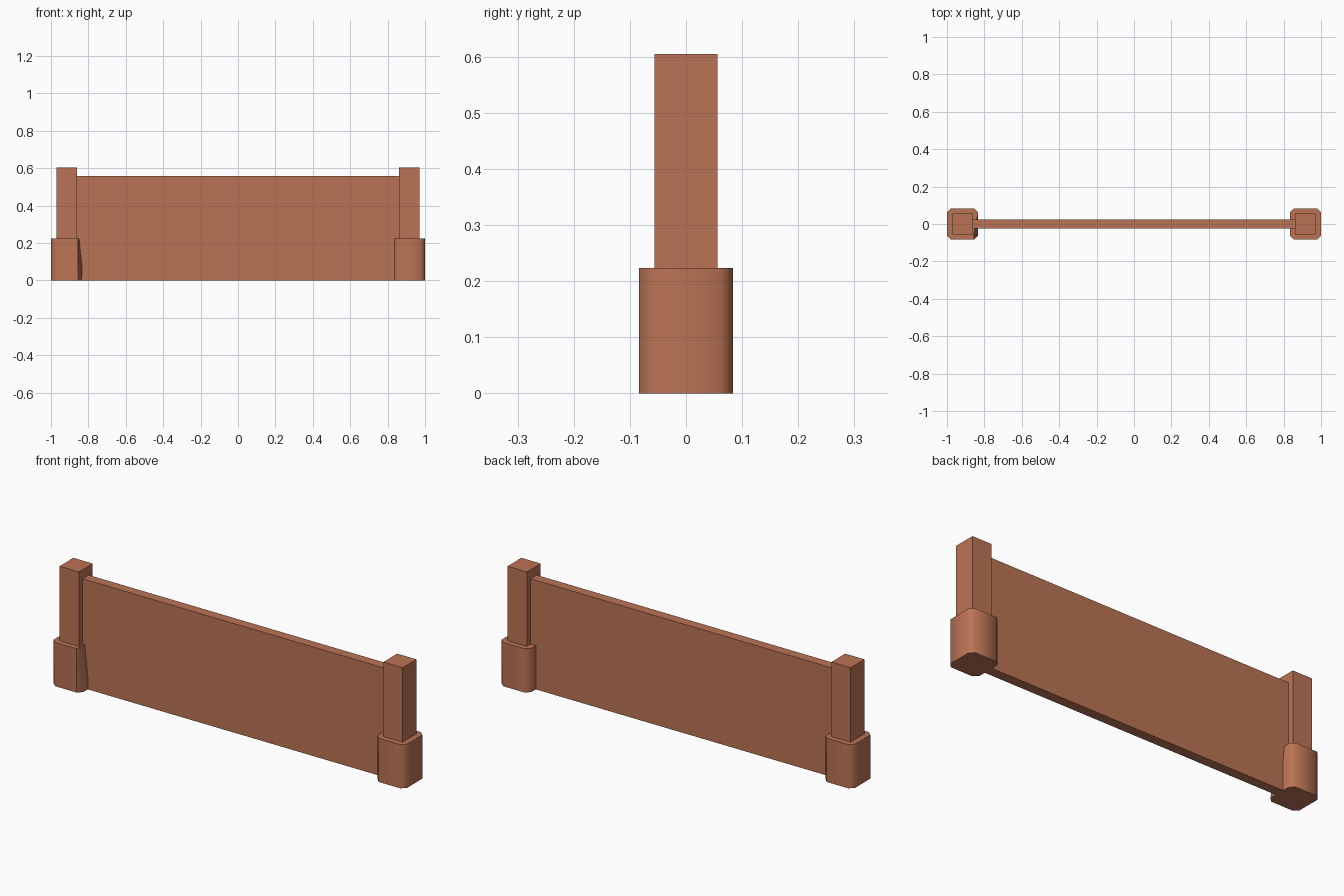
import bpy, bmesh, math

if "Cube" in bpy.data.objects:
    bpy.data.objects.remove(bpy.data.objects["Cube"])

mat = bpy.data.materials.new("terracotta")
mat.diffuse_color = (0.50, 0.175, 0.09, 1)
mat.use_nodes = True
mat.node_tree.nodes["Principled BSDF"].inputs["Base Color"].default_value = mat.diffuse_color


def finish(name, bm):
    bmesh.ops.recalc_face_normals(bm, faces=bm.faces)
    me = bpy.data.meshes.new(name)
    bm.to_mesh(me)
    bm.free()
    me.materials.append(mat)
    ob = bpy.data.objects.new(name, me)
    bpy.context.collection.objects.link(ob)
    return ob


def box(name, x0, x1, hy, z0, z1):
    bm = bmesh.new()
    bmesh.ops.create_cube(bm, size=1)
    for v in bm.verts:
        v.co = ((x0 + x1) / 2 + v.co.x * (x1 - x0), v.co.y * 2 * hy,
                (z0 + z1) / 2 + v.co.z * (z1 - z0))
    return finish(name, bm)


def footing(name, cx, dented):
    # square block with chamfered upright corners
    h, c, top = 0.0835, 0.022, 0.224
    k = h - c
    ring = [(h, -k), (h, k), (k, h), (-k, h), (-h, k), (-h, -k), (-k, -h), (k, -h)]
    bm = bmesh.new()
    lo = [bm.verts.new((cx + x, y, 0)) for x, y in ring]
    hi = [bm.verts.new((cx + x, y, top)) for x, y in ring]
    if dented:  # one top corner is pushed inward
        hi[0].co.x = cx + k - 0.002
    bm.faces.new(lo)
    bm.faces.new(hi)
    for i in range(8):
        j = (i + 1) % 8
        f = bm.faces.new((lo[i], lo[j], hi[j], hi[i]))
    ob = finish(name, bm)
    bpy.ops.object.select_all(action='DESELECT')
    ob.select_set(True)
    bpy.context.view_layer.objects.active = ob
    bpy.ops.object.shade_smooth_by_angle(angle=math.radians(60))
    return ob


# wall between the pillars
box("wall_panel", -0.865, 0.865, 0.025, 0, 0.558)

# pillars on footings at both ends
for side, s in (("left", -1), ("right", 1)):
    a, b = sorted((s * 0.862, s * 0.971))
    box(side + "_post", a, b, 0.056, 0.224, 0.605)
    footing(side + "_footing", s * 0.9165, s < 0)
